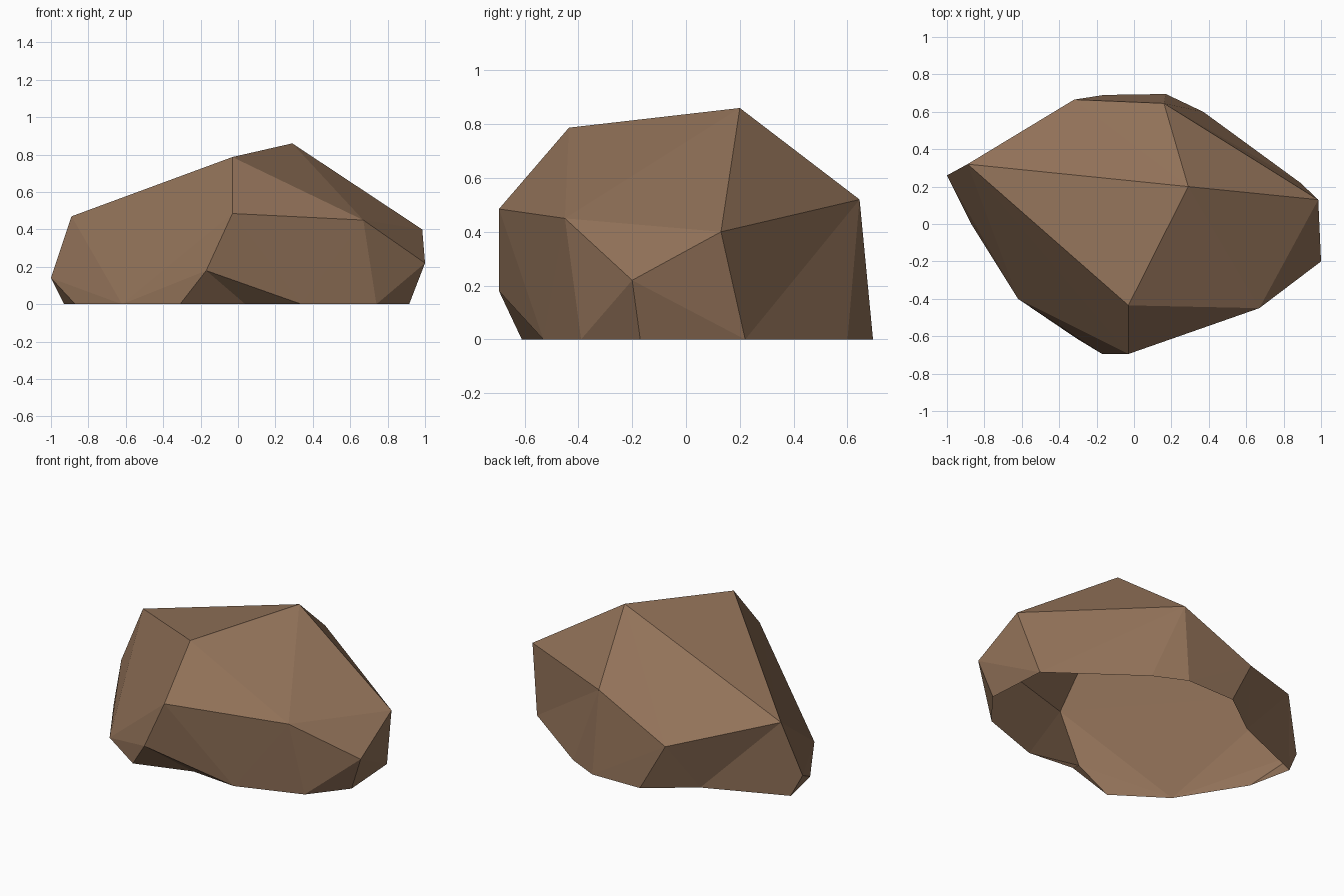
import bpy, bmesh
from mathutils import Vector

if "Cube" in bpy.data.objects:
    bpy.data.objects.remove(bpy.data.objects["Cube"])

# Rock corners: crown, shoulders and the low bulges
CROWN, BACK, LEFT = (0.29, 0.20, 0.86), (0.16, 0.645, 0.52), (-0.89, 0.32, 0.47)
BACK_LEFT, RIGHT, TIP = (-0.32, 0.665, 0.295), (0.985, 0.13, 0.40), (-1.0, 0.26, 0.14)
CORNERS = [
    CROWN, BACK, LEFT, BACK_LEFT, RIGHT, TIP,
    (-0.03, -0.435, 0.787), (0.67, -0.45, 0.45), (-0.03, -0.695, 0.485),
    (-0.17, -0.695, 0.18), (1.0, -0.20, 0.22),
]
# Outline of the open base
BASE = [(x, y, 0) for x, y in (
    (-0.16, 0.69), (0.17, 0.695), (0.37, 0.60), (0.89, 0.22),
    (0.915, -0.17), (0.74, -0.39), (0.34, -0.53), (-0.31, -0.61),
    (-0.62, -0.40), (-0.87, 0.0), (-0.93, 0.28))]


def near(bm, p):
    return min(bm.verts, key=lambda v: (v.co - Vector(p)).length)


def flip(bm, a, b):
    """Turn the diagonal a-b of two triangles the other way."""
    edge = bm.edges.get((near(bm, a), near(bm, b)))
    if edge and len(edge.link_faces) == 2:
        bmesh.utils.edge_rotate(edge, False)


def dent(bm, a, b, p):
    """Split the base edge a-b and push its middle inwards to p."""
    va, vb = near(bm, a), near(bm, b)
    _, v = bmesh.utils.edge_split(bm.edges.get((va, vb)), va, 0.5)
    v.co = p
    # fan the side face from its opposite corner
    for f in list(v.link_faces):
        tip = next(w for w in f.verts if w not in (va, vb, v))
        bmesh.utils.face_split(f, v, tip)


# Faceted rock shell
bm = bmesh.new()
for c in CORNERS + BASE:
    bm.verts.new(c)
bmesh.ops.convex_hull(bm, input=bm.verts)
bmesh.ops.triangulate(bm, faces=bm.faces)
bmesh.ops.recalc_face_normals(bm, faces=bm.faces)

# The rock is hollow underneath: remove the base
base = [f for f in bm.faces if all(v.co.z < 1e-4 for v in f.verts)]
bmesh.ops.delete(bm, geom=base, context='FACES')

# Facet directions and the dents in the front and back rim
flip(bm, LEFT, BACK)
flip(bm, RIGHT, BASE[2])
flip(bm, BACK_LEFT, TIP)
dent(bm, BASE[6], BASE[7], (0.04, -0.50, 0))
dent(bm, BASE[10], BASE[0], (-0.44, 0.485, 0))
flip(bm, BACK_LEFT, BASE[10])

mesh = bpy.data.meshes.new("rock")
bm.to_mesh(mesh)
bm.free()
rock = bpy.data.objects.new("rock", mesh)
bpy.context.collection.objects.link(rock)

# Single brown stone colour
stone = bpy.data.materials.new("brown stone")
stone.diffuse_color = (0.29, 0.17, 0.10, 1)
stone.use_nodes = True
stone.node_tree.nodes["Principled BSDF"].inputs["Base Color"].default_value = stone.diffuse_color
mesh.materials.append(stone)
